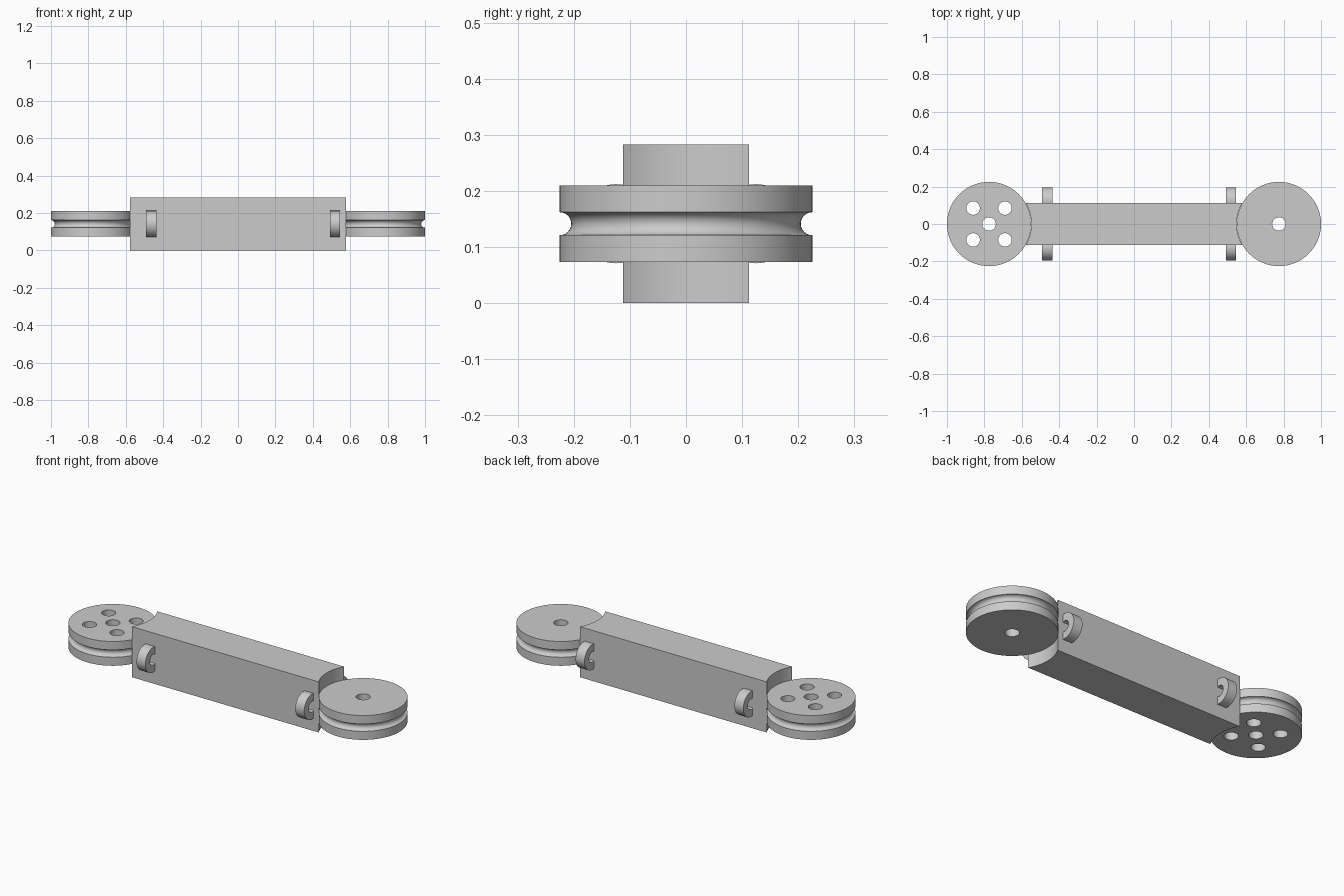
import bpy, bmesh
from math import sin, cos, pi, asin, radians
from mathutils import Matrix, Vector

if "Cube" in bpy.data.objects:
    bpy.data.objects.remove(bpy.data.objects["Cube"])

WHEEL_X, WHEEL_R, MID_Z = 0.775, 0.225, 0.1415
BODY_Y, BODY_H = 0.112, 0.283

grey = bpy.data.materials.new("plain_grey")
grey.use_nodes = True
colour = (0.6, 0.6, 0.6, 1)
grey.diffuse_color = colour
grey.node_tree.nodes["Principled BSDF"].inputs["Base Color"].default_value = colour


def finish(bm, name, location=(0, 0, 0), rotation=None):
    """Turn a bmesh into a named, coloured object."""
    bmesh.ops.recalc_face_normals(bm, faces=bm.faces)
    if rotation:
        bm.transform(rotation)
    mesh = bpy.data.meshes.new(name)
    bm.to_mesh(mesh)
    bm.free()
    mesh.materials.append(grey)
    obj = bpy.data.objects.new(name, mesh)
    obj.location = location
    bpy.context.collection.objects.link(obj)
    return obj


def smooth(obj):
    bpy.ops.object.select_all(action="DESELECT")
    obj.select_set(True)
    bpy.context.view_layer.objects.active = obj
    bpy.ops.object.shade_smooth_by_angle(angle=radians(30))


def lathe(profile, steps):
    """Revolve a closed (radius, z) profile around z."""
    bm = bmesh.new()
    rings = []
    for i in range(steps):
        a = 2 * pi * i / steps
        rings.append([bm.verts.new((r * cos(a), r * sin(a), z)) for r, z in profile])
    n = len(profile)
    for i in range(steps):
        a, b = rings[i], rings[(i + 1) % steps]
        for j in range(n):
            k = (j + 1) % n
            bm.faces.new((a[j], b[j], b[k], a[k]))
    return bm


def cut_hole(obj, x, y, radius):
    """Drill a vertical hole through an object."""
    bm = bmesh.new()
    bmesh.ops.create_cone(bm, cap_ends=True, segments=32, radius1=radius,
                          radius2=radius, depth=0.5)
    cutter = finish(bm, "hole_cutter", (x, y, MID_Z))
    cutter.hide_render = True
    mod = obj.modifiers.new("hole", "BOOLEAN")
    mod.operation, mod.solver, mod.object = "DIFFERENCE", "EXACT", cutter
    bpy.ops.object.select_all(action="DESELECT")
    bpy.context.view_layer.objects.active = obj
    obj.select_set(True)
    bpy.ops.object.modifier_apply(modifier=mod.name)
    bpy.data.objects.remove(cutter)


# Body: long bar with concave ends that hug the wheels
cut_r = WHEEL_R + 0.001
sweep = asin(BODY_Y / cut_r)
arc = [sweep * (i / 12 - 1) for i in range(25)]
outline = [(WHEEL_X - cut_r * cos(a), cut_r * sin(a)) for a in arc]
outline += [(-x, -y) for x, y in outline]
bm = bmesh.new()
base = bm.faces.new([bm.verts.new((x, y, 0)) for x, y in outline])
top = bmesh.ops.extrude_face_region(bm, geom=[base])["geom"]
bmesh.ops.translate(bm, vec=Vector((0, 0, BODY_H)),
                    verts=[v for v in top if isinstance(v, bmesh.types.BMVert)])
smooth(finish(bm, "body"))

# Wheels: grooved pulleys with a centre bore
half, groove, bore = 0.068, 0.0205, 0.036
rim = [(WHEEL_R - groove * sin(pi * i / 12), -groove * cos(pi * i / 12)) for i in range(13)]
profile = [(bore, -half), (WHEEL_R, -half)] + rim + [(WHEEL_R, half), (bore, half)]
for name, side in (("left_wheel", 1), ("right_wheel", -1)):
    wheel = finish(lathe(profile, 96), name, (side * WHEEL_X, 0, MID_Z))
    if side < 0:
        # Four extra holes around the bore
        for dx in (-0.085, 0.085):
            for dy in (-0.085, 0.085):
                cut_hole(wheel, -WHEEL_X + dx, dy, bore)
    smooth(wheel)

# Side loops: rings half sunk into the body walls
width = 0.055
ring = [(0.03, -width / 2), (0.0705, -width / 2), (0.0705, width / 2), (0.03, width / 2)]
turn = Matrix.Rotation(pi / 2, 4, "Y")
for end, x in (("left", 0.519), ("right", -0.464)):
    for face, side in (("front", -1), ("back", 1)):
        smooth(finish(lathe(ring, 48), f"{face}_{end}_loop",
                      (x, side * 0.125, MID_Z), turn))
